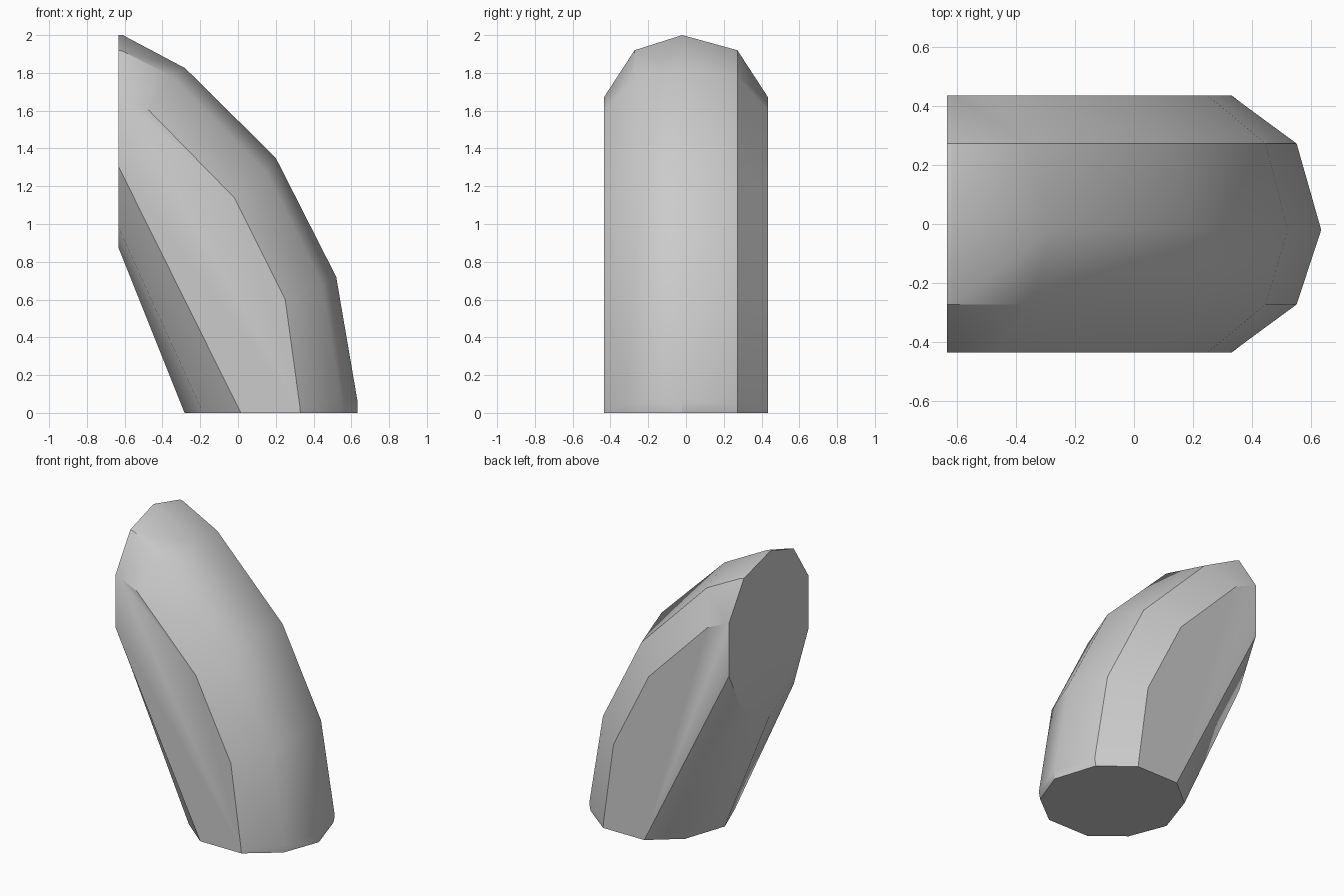
import bpy
import bmesh
import math

default_cube = bpy.data.objects.get("Cube")
if default_cube:
    bpy.data.objects.remove(default_cube, do_unlink=True)


def make_material(name, colour):
    material = bpy.data.materials.new(name)
    material.use_nodes = True
    material.diffuse_color = colour
    material.node_tree.nodes["Principled BSDF"].inputs["Base Color"].default_value = colour
    return material


# Side-on (x, z) rails, each running from the base up to the upright end
outer_ridge = [(.633, 0), (.633, .06), (.52, .72), (.2, 1.35), (-.28, 1.825), (-.61, 2), (-.633, 2)]
outer_bevel = [(.54, 0), (.55, .05), (.445, .68), (.15, 1.27), (-.35, 1.78), (-.61, 1.915), (-.633, 1.92)]
outer_flank = [(.33, 0), (.328, .03), (.25, .6), (-.02, 1.14), (-.47, 1.6), (-.61, 1.663), (-.633, 1.67)]
inner_flank = [(.015, 0), (-.633, 1.305)]
inner_bevel = [(-.185, 0), (-.633, .98)]
inner_ridge = [(-.283, 0), (-.633, .875)]

# Distance of the rails from the middle
flank_y = .435
bevel_y = .272
ridge_y = -.02


def build_bent_block():
    bm = bmesh.new()

    def rail(points, y):
        return [bm.verts.new((x, y, z)) for x, z in points]

    def strip(a, b):
        for i in range(len(a) - 1):
            bm.faces.new((a[i], a[i + 1], b[i + 1], b[i]))

    # Rails in order around the cross-section: front side, then back side
    front = [rail(outer_bevel, -bevel_y), rail(outer_flank, -flank_y),
             rail(inner_flank, -flank_y), rail(inner_bevel, -bevel_y)]
    back = [rail(outer_bevel, bevel_y), rail(outer_flank, flank_y),
            rail(inner_flank, flank_y), rail(inner_bevel, bevel_y)]
    outer = rail(outer_ridge, ridge_y)
    inner = rail(inner_ridge, ridge_y)

    # Curved outer strips, flat flanks and straight inner strips
    for bevel, flank, low_flank, low_bevel in (front, back):
        strip(outer, bevel)
        strip(bevel, flank)
        bm.faces.new(flank + low_flank[::-1])
        strip(low_flank, low_bevel)
        strip(low_bevel, inner)

    # Flat base and flat upright end
    loop = [outer] + front + [inner] + back[::-1]
    for end in (0, -1):
        bm.faces.new([r[end] for r in loop])

    bmesh.ops.recalc_face_normals(bm, faces=bm.faces[:])
    mesh = bpy.data.meshes.new("bent_block")
    bm.to_mesh(mesh)
    bm.free()
    obj = bpy.data.objects.new("bent_block", mesh)
    bpy.context.collection.objects.link(obj)
    return obj


block = build_bent_block()
block.data.materials.append(make_material("plain_grey", (.6, .6, .6, 1)))

# Soft bevels with crisp flanks and ends
bpy.ops.object.select_all(action="DESELECT")
block.select_set(True)
bpy.context.view_layer.objects.active = block
bpy.ops.object.shade_smooth_by_angle(angle=math.radians(35.5))
